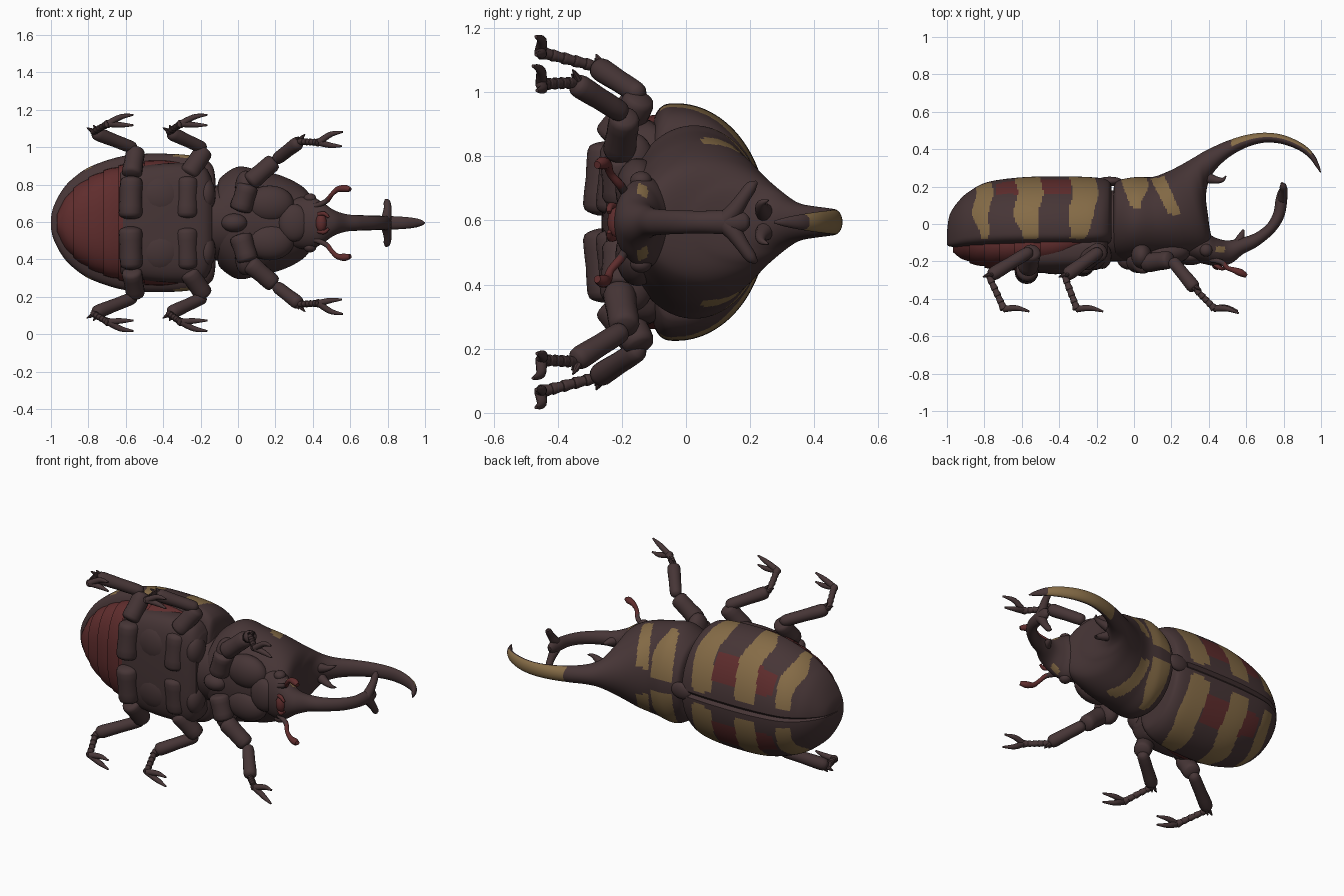
import bpy, bmesh, math
from mathutils import Vector, Matrix

if "Cube" in bpy.data.objects:
    bpy.data.objects.remove(bpy.data.objects["Cube"])

MID_Z = 0.595  # height of the symmetry plane


def material(name, rgb):
    m = bpy.data.materials.new(name)
    m.use_nodes = True
    m.diffuse_color = (*rgb, 1)
    bsdf = m.node_tree.nodes["Principled BSDF"]
    bsdf.inputs["Base Color"].default_value = (*rgb, 1)
    bsdf.inputs["Roughness"].default_value = 0.6
    return m


BROWN = material("dark_brown", (0.062, 0.036, 0.037))
TAN = material("tan", (0.235, 0.148, 0.062))
RED = material("deep_red", (0.115, 0.026, 0.026))


def finish(name, bm, mats=(BROWN,), rule=None, mirror=False, angle=40):
    bmesh.ops.recalc_face_normals(bm, faces=bm.faces[:])
    if rule:
        for f in bm.faces:
            f.material_index = rule(f.calc_center_median(), f.normal)
    mesh = bpy.data.meshes.new(name)
    bm.to_mesh(mesh)
    bm.free()
    for m in mats:
        mesh.materials.append(m)
    obj = bpy.data.objects.new(name, mesh)
    bpy.context.collection.objects.link(obj)
    obj.location.z = MID_Z
    bpy.ops.object.select_all(action='DESELECT')
    obj.select_set(True)
    bpy.context.view_layer.objects.active = obj
    bpy.ops.object.shade_smooth_by_angle(angle=math.radians(angle))
    if mirror:
        mod = obj.modifiers.new("Mirror", 'MIRROR')
        mod.use_axis = (False, False, True)
        mod.use_mirror_merge = False


def smooth_path(rows, sub):
    """Catmull-Rom interpolation of tuples of any length."""
    rows = [Vector(r) for r in rows]
    ext = [rows[0]] + rows + [rows[-1]]
    out = []
    for a, b, c, d in zip(ext, ext[1:], ext[2:], ext[3:]):
        for k in range(sub):
            t = k / sub
            out.append(0.5 * (2 * b + (c - a) * t + (2 * a - 5 * b + 4 * c - d) * t * t
                              + (3 * b - a - 3 * c + d) * t ** 3))
    return out + [rows[-1]]


def skin(bm, rings):
    rings = [[bm.verts.new(p) for p in r] for r in rings]
    n = len(rings[0])
    for a, b in zip(rings, rings[1:]):
        for j in range(n):
            bm.faces.new((a[j], a[(j + 1) % n], b[(j + 1) % n], b[j]))
    bm.faces.new(rings[0])
    bm.faces.new(rings[-1])


def loft(bm, rows, sub=6, n=48, mid=0.5, boxy=1.0, groove=0.0):
    """Rows hold back point x, y, belly point x, y and half width."""
    rings = []
    for tx, ty, bx, by, w in smooth_path(rows, sub):
        top, bot = Vector((tx, ty, 0)), Vector((bx, by, 0))
        cen = bot.lerp(top, mid)
        ring = []
        for j in range(n):
            t = 2 * math.pi * j / n
            u, v = math.sin(t), math.cos(t)
            if v < 0:
                u, v = math.copysign(abs(u) ** boxy, u), -abs(v) ** boxy
            p = cen + (top - cen if v > 0 else cen - bot) * v
            p.z = max(w, 0.002) * u
            if j == 0:
                p.y -= groove
            ring.append(p)
        rings.append(ring)
    skin(bm, rings)


def tube(bm, rows, sub=4, n=12):
    """Round sweep through rows of x, y, z, radius."""
    path = smooth_path(rows, sub)
    pts = [p.to_3d() for p in path]
    rings, old = [], None
    for i, p in enumerate(pts):
        d = (pts[min(i + 1, len(pts) - 1)] - pts[max(i - 1, 0)]).normalized()
        if old is None:
            side = d.orthogonal().normalized()
        else:
            side = old.rotation_difference(d) @ side
        old = d
        other = d.cross(side)
        r = max(path[i][3], 0.002)
        rings.append([p + r * (side * math.cos(q) + other * math.sin(q))
                      for q in (2 * math.pi * j / n for j in range(n))])
    skin(bm, rings)


def limb(bm, a, b, r0, r1):
    """Straight segment with rounded ends."""
    a, b = Vector(a), Vector(b)
    steps = [(0, .25), (.04, .75), (.14, 1), (.5, .97), (.86, 1), (.96, .75), (1, .25)]
    tube(bm, [(*a.lerp(b, t), (r0 + (r1 - r0) * t) * k) for t, k in steps], 2, 16)


def blob(bm, centre, size, seg=24):
    mat = Matrix.Translation(centre) @ Matrix.Diagonal((*size, 1))
    bmesh.ops.create_uvsphere(bm, u_segments=seg, v_segments=seg // 2, radius=1, matrix=mat)


# Wing covers with cross bands
def wing_rule(c, n):
    if c.y < -0.08 or abs(c.z) < 0.05 + 0.012 * math.sin(c.x * 30):
        return 0
    low = max(0, 0.05 - c.y)
    for x0, half, lean in ((-0.81, 0.045, 0), (-0.565, 0.068, 0), (-0.27, 0.068, .35)):
        if abs(c.x - x0 + lean * low + 0.012 * math.sin(28 * c.y)) < half - .22 * low:
            return 1
    return 2 if -0.74 < c.x < -0.34 and c.y > 0.16 and abs(c.z) > 0.12 else 0


bm = bmesh.new()
loft(bm, [(-1, -.04, -1, -.11, .03), (-.985, .05, -.985, -.12, .09),
          (-.94, .12, -.94, -.125, .175), (-.88, .175, -.88, -.125, .24),
          (-.78, .225, -.78, -.125, .305), (-.6, .25, -.6, -.125, .36),
          (-.4, .255, -.4, -.125, .37), (-.22, .25, -.22, -.12, .355),
          (-.14, .235, -.14, -.11, .31), (-.12, .2, -.12, -.09, .23)],
     sub=22, n=128, mid=.25, boxy=.6, groove=.016)
finish("wing_covers", bm, (BROWN, TAN, RED), wing_rule)

# Overlapping abdomen segments
bm = bmesh.new()
cuts = (-.968, -.88, -.8, -.72, -.64, -.5, -.29)
for x0, x1 in zip(cuts, cuts[1:]):
    rows = []
    for x, grow in ((x0, .006), (x0 * .5 + x1 * .5, .004), (x1 + .01, -.004)):
        w = .33 * math.sqrt(1 - ((x + .4) / .575) ** 2) + grow
        d = -.1 - .15 * math.sqrt(1 - ((x + .6) / .385) ** 2) - grow
        rows.append((x, 0, x, d, w))
    loft(bm, rows, sub=3, mid=.6, boxy=.85)
finish("abdomen", bm, (RED,))

# Rear chest underside: core, side plates and neck
bm = bmesh.new()
loft(bm, [(-.63, 0, -.63, -.235, .27), (-.6, 0, -.6, -.258, .29), (-.4, 0, -.4, -.262, .318),
          (-.2, 0, -.2, -.245, .31), (-.14, 0, -.14, -.21, .24)], mid=.5, boxy=.6)
loft(bm, [(-.2, .18, -.2, -.2, .2), (-.03, .18, -.03, -.2, .2)], sub=2)
finish("chest_underside", bm)
bm = bmesh.new()
blob(bm, (-.42, -.2, .14), (.14, .069, .13))
blob(bm, (-.17, -.17, .15), (.05, .07, .09))
blob(bm, (.17, -.15, .1), (.13, .07, .1))
finish("belly_plates", bm, mirror=True)
bm = bmesh.new()
blob(bm, (-.02, -.19, 0), (.07, .055, .05))
blob(bm, (.3, -.175, 0), (.085, .045, .1))
finish("breast_keel", bm)

# Scutellum between the wing covers
bm = bmesh.new()
blob(bm, (-.13, .228, 0), (.07, .025, .05))
finish("scutellum", bm)


# Thorax shield flowing into the upper horn
def shield_rule(c, n):
    if c.x > 0.52:
        return 1 if n.y > .15 and c.x < 0.95 else 0
    drop = 0.25 - c.y
    if c.y > 0.09 and abs(c.z) > 0.03:
        if -0.075 + drop * .35 < c.x < 0.075 - drop * .2 + .01 * math.sin(40 * c.y):
            return 1
    if c.y > 0.05 and abs(c.z) > 0.08 and 0.085 + drop * .5 < c.x < 0.165 + drop * .45:
        return 1
    return 0


bm = bmesh.new()
loft(bm, [(-.11, .19, -.11, -.17, .2), (-.09, .23, -.09, -.19, .245), (0, .25, 0, -.2, .3),
          (.1, .252, .12, -.195, .282), (.18, .28, .29, -.18, .25), (.25, .315, .41, -.135, .195),
          (.32, .355, .4, .01, .128), (.37, .385, .385, .15, .083), (.43, .415, .41, .25, .06),
          (.5, .445, .48, .335, .05), (.6, .476, .58, .4, .044), (.7, .488, .69, .434, .04),
          (.8, .475, .79, .428, .037), (.9, .43, .88, .395, .032), (.96, .375, .935, .355, .025),
          (.99, .315, .97, .31, .015), (1, .275, .995, .275, .004)], sub=16, n=96)
finish("thorax_shield_and_horn", bm, (BROWN, TAN), shield_rule)
bm = bmesh.new()
tube(bm, [(.38, .25, .025, .032), (.44, .235, .045, .02), (.475, .237, .06, .011), (.492, .257, .068, .003)])
finish("horn_teeth", bm, mirror=True)


# Head with the lower horn
def head_rule(c, n):
    return 1 if .435 < c.x < .485 and -.15 < c.y < -.12 and abs(c.z) > .07 else 0


bm = bmesh.new()
loft(bm, [(.28, -.03, .28, -.19, .13), (.38, -.045, .38, -.215, .14), (.44, -.075, .45, -.225, .115),
          (.5, -.088, .52, -.21, .07), (.57, -.075, .585, -.16, .047), (.645, -.05, .66, -.12, .04),
          (.71, -.002, .75, -.045, .037), (.745, .06, .803, .04, .035), (.757, .13, .82, .14, .038),
          (.77, .175, .815, .185, .03), (.785, .198, .8, .2, .012)], sub=10, n=64)
tube(bm, [(.56, -.1, 0, .03), (.575, -.06, 0, .018), (.585, -.03, 0, .005)])
finish("head_and_lower_horn", bm, (BROWN, TAN), head_rule)
bm = bmesh.new()
tube(bm, [(.79, .115, 0, .028), (.795, .15, .035, .026), (.8, .178, .075, .021),
          (.797, .203, .11, .018), (.79, .22, .124, .006)])
finish("lower_horn_fork", bm, mirror=True)
bm = bmesh.new()
blob(bm, (.385, -.14, .13), (.034, .034, .028))
finish("eyes", bm, mirror=True)

# Antennae and mouthparts
bm = bmesh.new()
tube(bm, [(.41, -.19, .09, .014), (.47, -.205, .115, .014), (.5, -.235, .15, .012),
          (.53, -.245, .178, .015), (.57, -.26, .184, .02), (.6, -.277, .178, .012)])
finish("antennae", bm, (BROWN, RED), lambda c, n: int(c.x > .48), mirror=True)
bm = bmesh.new()
blob(bm, (.445, -.215, 0), (.03, .03, .05))
for s in (-1, 1):
    tube(bm, [(.43, -.215, .045 * s, .011), (.46, -.235, .05 * s, .011), (.485, -.24, .03 * s, .007)])
finish("mouthparts", bm, (RED,))


# Legs: hip, thigh, shin, beaded foot and two claws
def leg(name, hip0, hip1, knee, ankle, toe, claws, thick=1.0):
    bm = bmesh.new()
    limb(bm, hip0, hip1, .064 * thick, .06 * thick)
    limb(bm, hip1, knee, .055 * thick, .05 * thick)
    limb(bm, knee, ankle, .033, .038)
    a, b = Vector(ankle), Vector(toe)
    for k in range(5):
        limb(bm, a.lerp(b, k / 5 - .05), a.lerp(b, k / 5 + .22), .014, .02 if k < 4 else .024)
    for c in claws:
        c = Vector(c)
        bend = b.lerp(c, .5) + Vector((0, .012, (c.z - b.z) * .25))
        tube(bm, [(*b, .018), (*bend, .015), (*c, .005)])
    # Spurs around the end of the shin
    d = (a - Vector(knee)).normalized()
    for s in (Vector((.5, .3, .9)), Vector((-.5, .2, .5))):
        tube(bm, [(*(a - d * .04), .018), (*(a + s * .025), .01), (*(a + s * .035 + d * .02), .002)], 2, 8)
    finish(name, bm, mirror=True)


for name, x in (("hind_legs", -.575), ("middle_legs", -.275)):
    back = x < -.5
    kx = x + (.03 if back else .1)
    y = -.26 if back else -.22
    leg(name, (x, y, .02), (x + .005, y + .015, .25), (kx, -.14, .395),
        (x - (.2 if back else .095), -.28, .485), (x - (.12 if back else .03), -.455, .53),
        [(x + (.015 if back else .11), -.468, z) for z in (.578, .522)])
leg("front_legs", (.01, -.2, .06), (.055, -.21, .21), (.2, -.19, .335), (.33, -.35, .435),
    (.43, -.452, .43), [(.56, -.477, .487), (.555, -.465, .41)], .95)
bm = bmesh.new()
blob(bm, (.04, -.17, .19), (.055, .07, .09))
finish("front_hip_sockets", bm, mirror=True)
